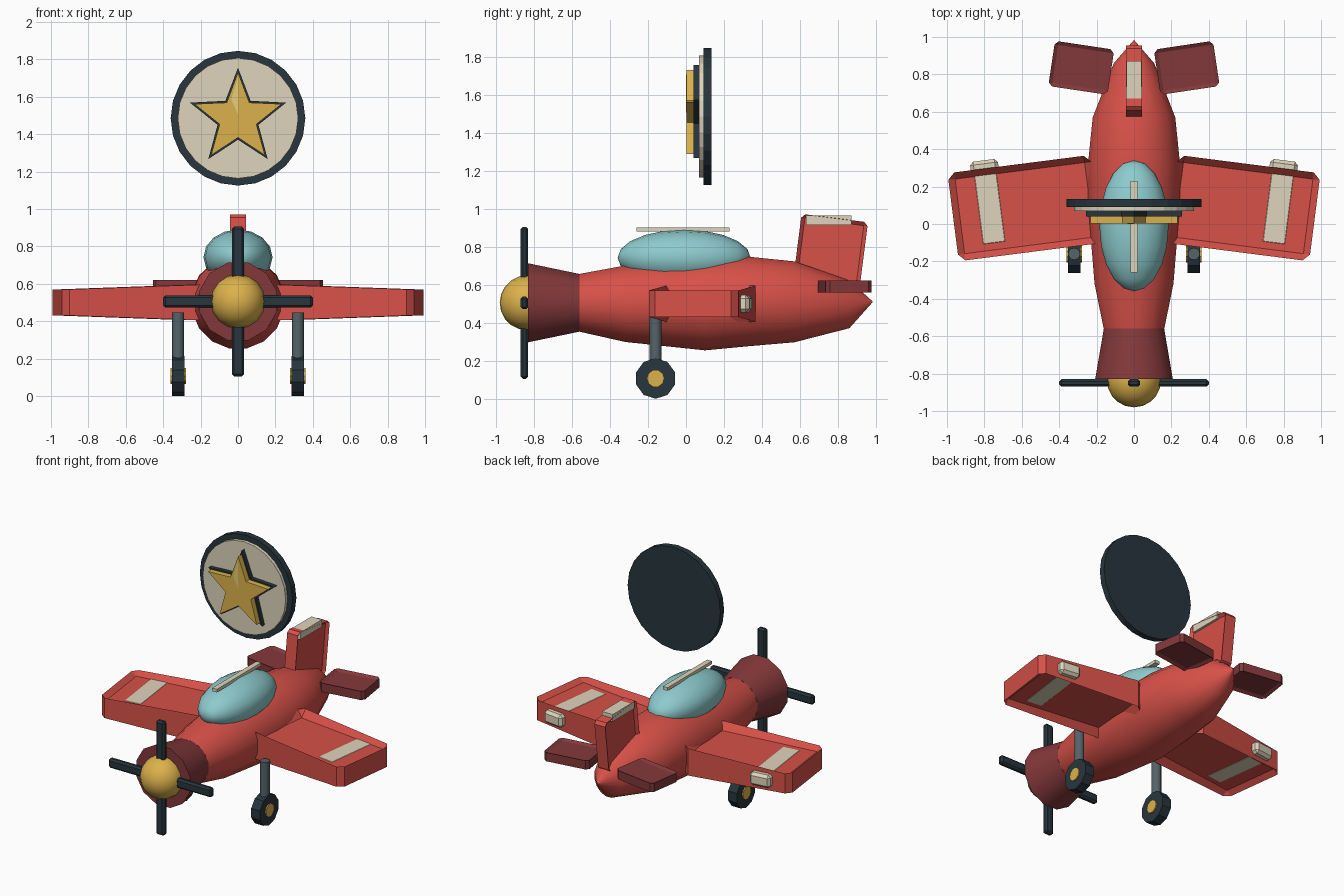
import bpy, bmesh
from math import pi, sin, cos, radians
from mathutils import Matrix, Vector

if "Cube" in bpy.data.objects:
    bpy.data.objects.remove(bpy.data.objects["Cube"])

T, R = Matrix.Translation, Matrix.Rotation
COL = dict(red=(.84, .32, .29), maroon=(.51, .23, .24), gold=(.86, .69, .3), shine=(.9, .8, .5),
           dark=(.17, .22, .25), steel=(.33, .39, .41), cream=(.87, .83, .73), glass=(.55, .79, .8))
MATS = {}
for k, c in COL.items():
    MATS[k] = bpy.data.materials.new(k)
    MATS[k].diffuse_color = (*[v ** 2.2 for v in c], 1)


def finish(name, bm, mat, mirror=False, smooth=None):
    bmesh.ops.recalc_face_normals(bm, faces=bm.faces)
    me = bpy.data.meshes.new(name)
    bm.to_mesh(me)
    bm.free()
    ob = bpy.data.objects.new(name, me)
    bpy.context.collection.objects.link(ob)
    me.materials.append(MATS[mat])
    if mirror:
        ob.modifiers.new("mirror", 'MIRROR')
    if smooth:
        bpy.ops.object.select_all(action='DESELECT')
        bpy.context.view_layer.objects.active = ob
        ob.select_set(True)
        bpy.ops.object.shade_smooth_by_angle(angle=radians(smooth))
    return ob


def box(name, mat, size, m, mirror=False, bevel=0):
    bm = bmesh.new()
    bmesh.ops.create_cube(bm, size=1, matrix=Matrix.Diagonal((*size, 1)))
    if bevel:
        bmesh.ops.bevel(bm, geom=bm.edges[:], offset=bevel, segments=1, affect='EDGES')
    bm.transform(m)
    return finish(name, bm, mat, mirror)


def cyl(name, mat, r, depth, n, m, mirror=False, smooth=None):
    bm = bmesh.new()
    bmesh.ops.create_cone(bm, cap_ends=True, segments=n, radius1=r, radius2=r, depth=depth, matrix=m)
    return finish(name, bm, mat, mirror, smooth)


def ball(name, mat, radii, loc, u, v, smooth):
    bm = bmesh.new()
    bmesh.ops.create_uvsphere(bm, u_segments=u, v_segments=v, radius=1,
                              matrix=T(loc) @ Matrix.Diagonal((*radii, 1)) @ R(pi / 2, 4, 'X'))
    return finish(name, bm, mat, smooth=smooth)


def loft(name, mat, stations, n, smooth):
    """Skin elliptical rings (y, half width, half height, centre z)."""
    bm = bmesh.new()
    rings = [[bm.verts.new((rx * cos(2 * pi * (i + .5) / n), y, cz + rz * sin(2 * pi * (i + .5) / n)))
              for i in range(n)] for y, rx, rz, cz in stations]
    for a, b in zip(rings, rings[1:]):
        for i in range(n):
            j = (i + 1) % n
            bm.faces.new((a[i], a[j], b[j], b[i]))
    bm.faces.new(rings[0])
    bm.faces.new(rings[-1])
    return finish(name, bm, mat, smooth=smooth)


def slab(name, mat, a, b, h, root, tip, inset, m, mirror=False):
    """Flat panel whose side walls rise past its faces as a rim (root/tip rim half heights)."""
    bm = bmesh.new()
    P, S = {}, (-1, 1)
    for x in S:
        for y in S:
            for z in S:
                H = z * (tip if x > 0 else root)
                P[x, y, z, 'z'] = bm.verts.new((x * (a - inset), y * (b - inset), z * h))
                P[x, y, z, 'x'] = bm.verts.new((x * a, y * (b - inset), H))
                P[x, y, z, 'y'] = bm.verts.new((x * (a - inset), y * b, H))
                bm.faces.new([P[x, y, z, k] for k in 'xyz'])

    def quad(*keys):
        bm.faces.new([P[k] for k in keys])
    loop = ((-1, -1), (1, -1), (1, 1), (-1, 1))
    for s in S:
        quad(*[(u, v, s, 'z') for u, v in loop])
        quad(*[(s, u, v, 'x') for u, v in loop])
        quad(*[(u, s, v, 'y') for u, v in loop])
        for t in S:
            quad((s, -1, t, 'x'), (s, 1, t, 'x'), (s, 1, t, 'z'), (s, -1, t, 'z'))
            quad((-1, s, t, 'y'), (1, s, t, 'y'), (1, s, t, 'z'), (-1, s, t, 'z'))
            quad((s, t, -1, 'x'), (s, t, 1, 'x'), (s, t, 1, 'y'), (s, t, -1, 'y'))
    bm.transform(m)
    return finish(name, bm, mat, mirror)


def plate(name, mat, pts, y0, y1, cz):
    """Extrude an x-z outline from y0 to y1."""
    bm = bmesh.new()
    f = bm.faces.new([bm.verts.new((x, y0, cz + z)) for x, z in pts])
    ext = bmesh.ops.extrude_face_region(bm, geom=[f], use_keep_orig=True)['geom']
    bmesh.ops.translate(bm, vec=(0, y1 - y0, 0), verts=[g for g in ext if isinstance(g, bmesh.types.BMVert)])
    return finish(name, bm, mat)


def star(r_out, r_in):
    return [((r_in if i % 2 else r_out) * sin(i * pi / 5), (r_in if i % 2 else r_out) * cos(i * pi / 5))
            for i in range(10)]


# Body and nose
loft("fuselage", 'red', [(-.56, .165, .155, .505), (-.32, .215, .205, .50), (.1, .25, .25, .50),
                         (.33, .25, .24, .512), (.57, .225, .217, .51), (.86, .11, .128, .497),
                         (.98, .004, .004, .51)], 16, 35)
loft("engine_cowl", 'maroon', [(-.83, .215, .215, .505), (-.56, .167, .157, .505)], 12, 35)
ball("spinner", 'gold', (.145, .145, .145), (0, -.835, .505), 16, 10, 40)
for nm, size in (("propeller_horizontal", (.8, .04, .066)), ("propeller_vertical", (.066, .04, .8))):
    box(nm, 'dark', size, T((0, -.85, .505)), bevel=.012)

# Canopy
ball("canopy", 'glass', (.185, .35, .148), (0, -.01, .742), 16, 10, 40)
box("canopy_rail", 'cream', (.036, .49, .022), T((0, -.015, .891)))

# Wings with stripes
sweep = R(radians(-7.3), 4, 'Z')
slab("wings", 'red', .385, .237, .043, .095, .07, .036, T((.585, .085, .5)) @ sweep, True)
box("wing_stripes", 'cream', (.15, .46, .09), T((.775, .112, .5)) @ sweep, True, .018)

# Tail surfaces
slab("tailplanes", 'maroon', .16, .122, .018, .031, .031, .02,
     T((.282, .835, .59)) @ R(radians(8.5), 4, 'Z'), True)
slab("tail_fin", 'red', .18, .176, .025, .042, .042, .02,
     T((0, .76, .772)) @ R(radians(-7.3), 4, 'X') @ R(-pi / 2, 4, 'Y'))
box("fin_stripe", 'cream', (.082, .24, .05), T((0, .752, .94)))

# Landing gear
side = R(pi / 2, 4, 'Y')
cyl("wheel_struts", 'steel', .032, .27, 12, T((.32, -.16, .31)), True, 40)
cyl("wheels", 'dark', .107, .068, 10, T((.32, -.16, .107)) @ side @ R(pi / 10, 4, 'Z'), True)
cyl("wheel_hubs", 'gold', .046, .084, 10, T((.32, -.16, .107)) @ side, True)

# Floating star medallion
face = R(pi / 2, 4, 'X')
cyl("medal_rim", 'dark', .36, .042, 24, T((0, .112, 1.485)) @ face)
cyl("medal_face", 'cream', .322, .03, 24, T((0, .084, 1.485)) @ face)
plate("star_backing", 'dark', star(.27, .115), .04, .075, 1.485)
plate("star", 'gold', star(.245, .103), .002, .045, 1.485)
plate("star_highlight", 'shine', [(0, .22), (0, .02), (-.036, .1)], -.001, .003, 1.485)

for m in bpy.data.materials:
    if m.users and not m.is_grease_pencil:
        m.use_nodes = True
        m.node_tree.nodes["Principled BSDF"].inputs["Base Color"].default_value = m.diffuse_color
